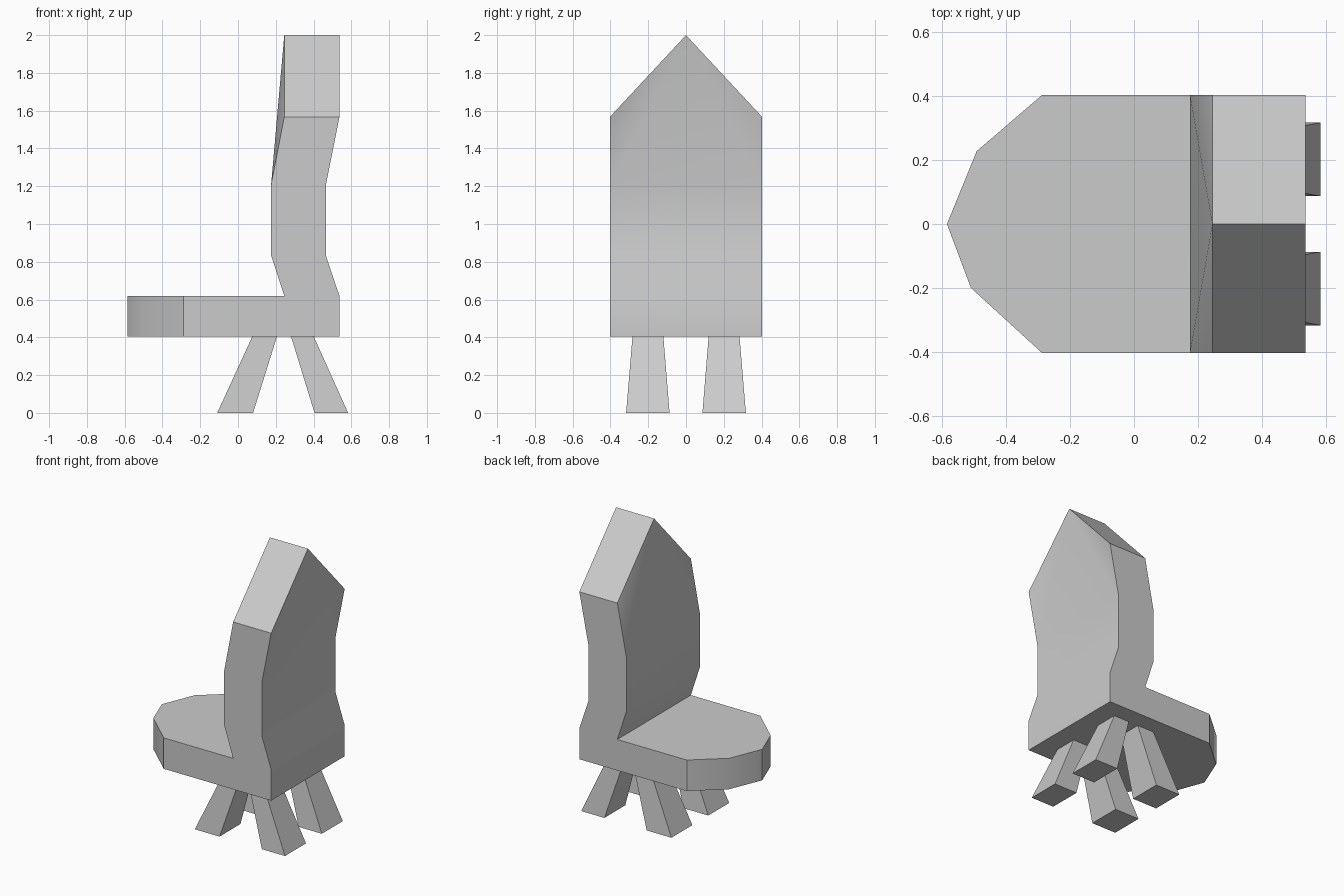
import bpy, bmesh

if "Cube" in bpy.data.objects:
    bpy.data.objects.remove(bpy.data.objects["Cube"])

W = 0.403  # half width of seat and backrest


def finish(bm, name):
    bmesh.ops.recalc_face_normals(bm, faces=bm.faces)
    mesh = bpy.data.meshes.new(name)
    bm.to_mesh(mesh)
    bm.free()
    ob = bpy.data.objects.new(name, mesh)
    bpy.context.collection.objects.link(ob)
    bpy.ops.object.select_all(action='DESELECT')
    ob.select_set(True)
    bpy.context.view_layer.objects.active = ob
    bpy.ops.object.shade_smooth_by_angle(angle=0.52)
    return ob


def bridge(bm, a, b, closed=True):
    n = len(a)
    for i in range(n if closed else n - 1):
        j = (i + 1) % n
        bm.faces.new((a[i], a[j], b[j], b[i]))


# Seat: rounded-front slab; first four points are the backrest footprint
bm = bmesh.new()
outline = [(0.245, -W), (0.537, -W), (0.537, W), (0.245, W), (-0.288, W),
           (-0.492, 0.228), (-0.585, 0), (-0.51, -0.2), (-0.288, -W)]
low, top = [[bm.verts.new((x, y, z)) for x, y in outline] for z in (0.405, 0.62)]
bm.faces.new(low)
bridge(bm, low, top)
bm.faces.new(top[3:] + top[:1])

# Backrest: bent column rising from the rear of the seat
ring = top[:4]
for x0, x1, z in [(0.175, 0.465, 0.835), (0.175, 0.465, 1.205)]:
    new = [bm.verts.new((x, y, z)) for x, y in
           ((x0, -W), (x1, -W), (x1, W), (x0, W))]
    bridge(bm, ring, new)
    ring = new

# Pointed top of the backrest
fl, bl, br, fr = ring
sfl, sbl, sbr, sfr = [bm.verts.new((x, y, 1.567)) for x, y in
                      ((0.245, -W), (0.537, -W), (0.537, W), (0.245, W))]
fa, ba = bm.verts.new((0.245, 0, 2)), bm.verts.new((0.537, 0, 2))
for face in [(fl, bl, sbl, sfl), (fr, br, sbr, sfr),
             (sfl, sbl, ba, fa), (sfr, sbr, ba, fa),
             (fl, sfl, fa), (fl, fa, fr), (fr, fa, sfr),
             (bl, sbl, ba), (bl, ba, br), (br, ba, sbr)]:
    bm.faces.new(face)
finish(bm, "seat_and_backrest")


# Legs: splayed, tapered square posts
def leg(name, bottom_x, top_x, side):
    bm = bmesh.new()
    rings = []
    for (x0, x1), (y0, y1), z in ((bottom_x, (0.087, 0.317), 0),
                                  (top_x, (0.12, 0.283), 0.407)):
        rings.append([bm.verts.new((x, side * y, z)) for x, y in
                      ((x0, y0), (x1, y0), (x1, y1), (x0, y1))])
    bridge(bm, *rings)
    for r in rings:
        bm.faces.new(r)
    finish(bm, name)


for side, label in ((-1, "right"), (1, "left")):
    leg("front_leg_" + label, (-0.11, 0.08), (0.077, 0.207), side)
    leg("rear_leg_" + label, (0.405, 0.583), (0.28, 0.4), side)
